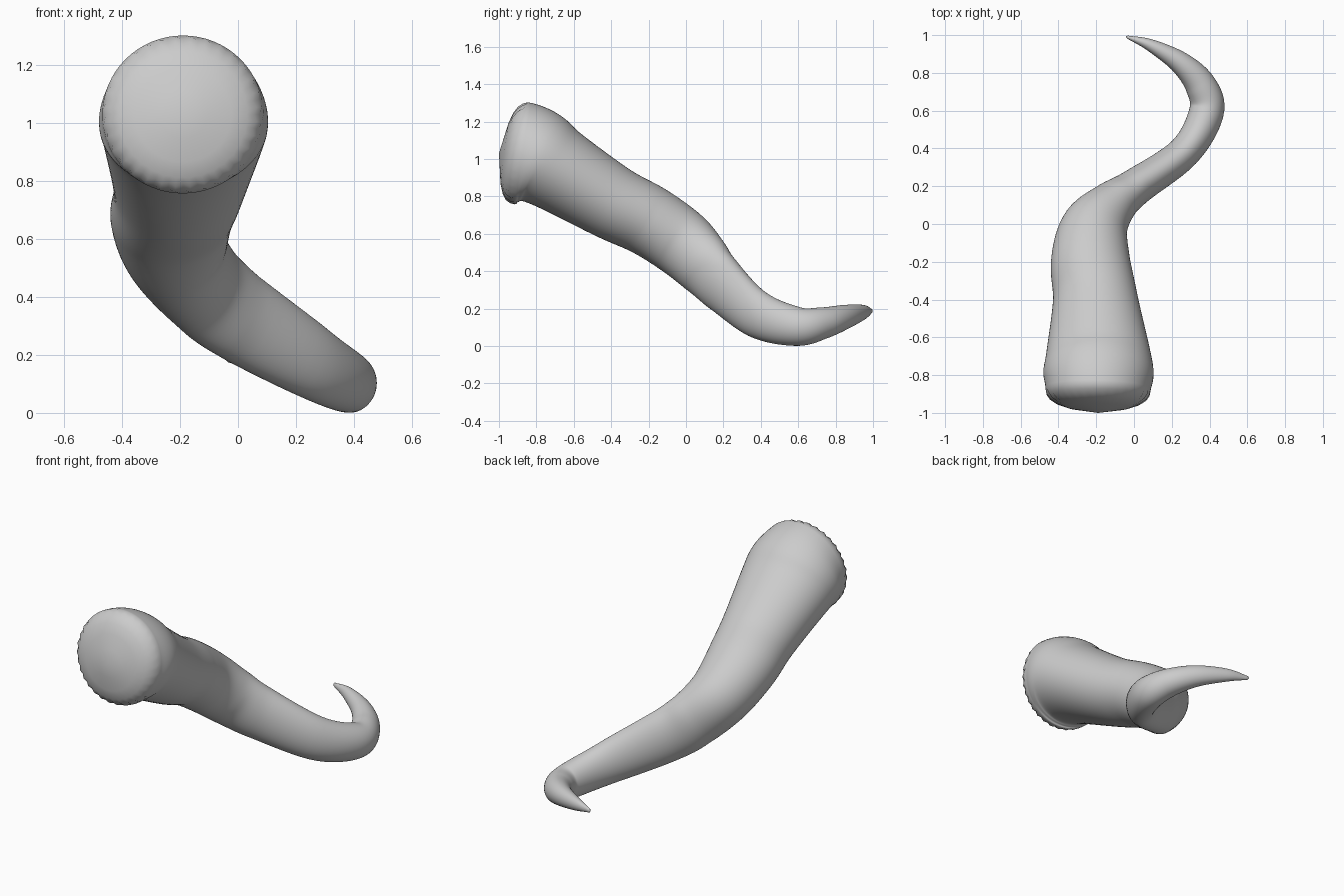
import bpy, bmesh, math
from mathutils import Vector

cube = bpy.data.objects.get("Cube")
if cube:
    bpy.data.objects.remove(cube)

SIDES = 64      # two per pleat around the rim
STEPS = 8       # rings between neighbouring stations

# Stations along the body: x, y, z, sideways radius, upright radius
STATIONS = [
    (-.19, -.88, 1.03, .278, .275),
    (-.188, -.79, 1.005, .292, .258),
    (-.19, -.68, .94, .275, .228),
    (-.205, -.4, .77, .225, .2),
    (-.23, -.2, .67, .21, .19),
    (-.21, -.03, .555, .18, .182),
    (-.12, .095, .435, .13, .17),
    (.0, .19, .335, .1, .158),
    (.265, .38, .17, .087, .128),
    (.383, .59, .105, .092, .105),
    (.355, .73, .122, .083, .085),
    (.25, .85, .155, .06, .065),
    (.09, .945, .18, .033, .04),
    (-.035, .99, .187, .008, .012),
]
# Rounded end: distance forward, scale, pleat depth
CAP = [(.105, .3, .0), (.09, .6, .004), (.07, .8, .012), (.05, .9, .022), (.025, .97, .014)]


def spline(points, i, t):
    """Catmull-Rom position and slope, for all five station values."""
    a, b, c, d = points[i:i + 4]
    pos, slope = [], []
    for p, q, r, s in zip(a, b, c, d):
        k1, k2, k3 = r - p, 2 * p - 5 * q + 4 * r - s, 3 * q - p - 3 * r + s
        pos.append(q + (k1 * t + k2 * t * t + k3 * t ** 3) / 2)
        slope.append((k1 + 2 * k2 * t + 3 * k3 * t * t) / 2)
    return pos, Vector(slope[:3]).normalized()


def add_ring(bm, centre, tangent, wide, tall, pleat=0):
    side = tangent.cross(Vector((0, 0, 1))).normalized()
    up = side.cross(tangent)
    ring = []
    for k in range(SIDES):
        a = math.tau * k / SIDES
        f = 1 + pleat * (1 if k % 2 else -1)
        ring.append(bm.verts.new(centre + f * (side * wide * math.cos(a) + up * tall * math.sin(a))))
    return ring


# Phantom stations steer the two ends
first, last, before = STATIONS[0], STATIONS[-1], STATIONS[-2]
start = (first[0], first[1] - .1, first[2]) + first[3:]
end = tuple(2 * p - q for p, q in zip(last, before))
path = [start] + STATIONS + [end]

bm = bmesh.new()
rings = []

# Pleated blunt end
pos, tangent = spline(path, 0, 0)
base = Vector(pos[:3])
forward = Vector((0, -1, 0))
for reach, scale, pleat in CAP:
    rings.append(add_ring(bm, base + forward * reach, tangent, pos[3] * scale, pos[4] * scale, pleat))

# Tapering body
for i in range(len(STATIONS) - 1):
    for s in range(STEPS):
        pos, tangent = spline(path, i, s / STEPS)
        rings.append(add_ring(bm, Vector(pos[:3]), tangent, pos[3], pos[4]))
rings.append(add_ring(bm, Vector(last[:3]), tangent, last[3], last[4]))

for lower, upper in zip(rings, rings[1:]):
    for k in range(SIDES):
        n = (k + 1) % SIDES
        bm.faces.new((lower[k], lower[n], upper[n], upper[k]))

# Close both ends with fans
for ring, point in ((rings[0], base + forward * .12), (rings[-1], Vector(last[:3]) + tangent * .01)):
    apex = bm.verts.new(point)
    for k in range(SIDES):
        bm.faces.new((ring[k], ring[(k + 1) % SIDES], apex))

bmesh.ops.recalc_face_normals(bm, faces=bm.faces)
mesh = bpy.data.meshes.new("curved_horn")
bm.to_mesh(mesh)
bm.free()
horn = bpy.data.objects.new("curved_horn", mesh)
bpy.context.collection.objects.link(horn)

# Plain grey surface
grey = bpy.data.materials.new("light_grey")
grey.use_nodes = True
colour = (.6, .6, .6, 1)
grey.diffuse_color = colour
grey.node_tree.nodes["Principled BSDF"].inputs["Base Color"].default_value = colour
mesh.materials.append(grey)

bpy.ops.object.select_all(action='DESELECT')
horn.select_set(True)
bpy.context.view_layer.objects.active = horn
bpy.ops.object.shade_smooth_by_angle(angle=math.radians(40))
